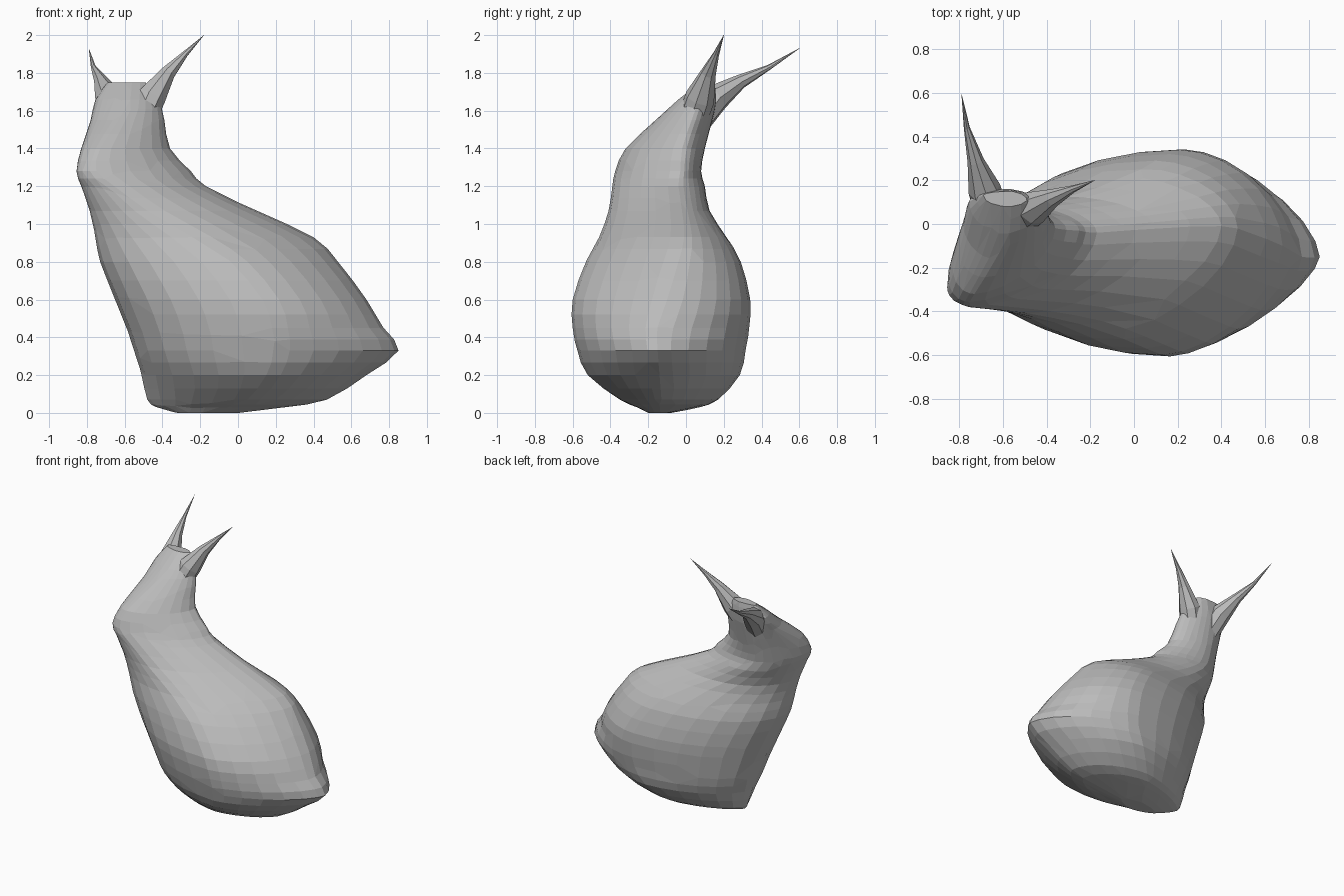
import bpy, math
from mathutils import Vector

cube = bpy.data.objects.get("Cube")
if cube:
    bpy.data.objects.remove(cube, do_unlink=True)

grey = bpy.data.materials.new("clay grey")
grey.use_nodes = True
colour = (0.5, 0.5, 0.5, 1)
grey.diffuse_color = colour
grey.node_tree.nodes["Principled BSDF"].inputs["Base Color"].default_value = colour


def loft(name, rings):
    """Skin a stack of equal rings into a closed mesh object."""
    count = len(rings[0])
    verts = [point for ring in rings for point in ring]
    faces = [tuple(reversed(range(count)))]
    for r in range(len(rings) - 1):
        for i in range(count):
            j = (i + 1) % count
            low, high = r * count, (r + 1) * count
            faces.append((low + i, low + j, high + j, high + i))
    faces.append(tuple(range(len(verts) - count, len(verts))))
    mesh = bpy.data.meshes.new(name)
    mesh.from_pydata(verts, [], faces)
    mesh.materials.append(grey)
    obj = bpy.data.objects.new(name, mesh)
    bpy.context.scene.collection.objects.link(obj)
    return obj


def smooth_rows(rows):
    """Add a row halfway along a smooth curve between each pair."""
    result = [rows[0]]
    for k in range(1, len(rows)):
        before, after = rows[max(k - 2, 0)], rows[min(k + 1, len(rows) - 1)]
        middle = [(9 * (a + b) - p - n) / 16
                  for p, a, b, n in zip(before, rows[k - 1], rows[k], after)]
        result += [middle, rows[k]]
    return result


def lens_ring(row, steps=7):
    """Horizontal section through four extremes: right, back, left, front."""
    z, left, right, front, back, left_y, right_y, front_x, back_x = row
    # Ends are more pointed at the tail tip and the foot corner
    tail = 1.22 + 0.15 * math.exp(-((z - 0.33) / 0.15) ** 2)
    chest = 1 + max(0, 0.3 - z) * 1.5
    quadrants = [(right, right_y, back_x, back, tail - 0.12), (left, left_y, back_x, back, chest),
                 (left, left_y, front_x, front, chest), (right, right_y, front_x, front, tail)]
    ring = []
    for q, (end_x, end_y, mid_x, mid_y, power) in enumerate(quadrants):
        for s in range(steps):
            t = s / steps if q % 2 == 0 else 1 - s / steps
            c = max(math.cos(t * math.pi / 2), 0) ** power
            d = math.sin(t * math.pi / 2) ** power
            ring.append((mid_x + (end_x - mid_x) * c, end_y + (mid_y - end_y) * d, z))
    return ring


def horn(name, path, sides=8):
    """Tapered horn along a path of (position, radius)."""
    points = [Vector(p) for p, _ in path]
    rings = []
    for k, (_, radius) in enumerate(path):
        along = (points[min(k + 1, len(path) - 1)] - points[max(k - 1, 0)]).normalized()
        across = along.cross(Vector((0, 0, 1))).normalized()
        up = across.cross(along)
        angles = [math.tau * i / sides for i in range(sides)]
        rings.append([points[k] + (across * math.cos(a) + up * math.sin(a)) * radius for a in angles])
    return loft(name, rings)


# Body and neck: height, left, right, front, back, left y, right y, front x, back x
sections = [
    (0, -.32, 0, -.2, -.08, -.13, -.13, -.15, -.15),
    (.03, -.43, .25, -.26, .07, -.08, -.13, -.05, -.05),
    (.07, -.48, .47, -.35, .17, -.06, -.13, .05, .02),
    (.2, -.51, .68, -.52, .285, -.08, -.14, .15, .15),
    (.33, -.55, .85, -.575, .315, -.1, -.15, .19, .22),
    (.45, -.59, .77, -.6, .335, -.12, -.15, .18, .23),
    (.6, -.65, .68, -.6, .34, -.15, -.1, .13, .21),
    (.8, -.73, .53, -.53, .29, -.19, -.04, -.04, .1),
    (.93, -.755, .4, -.46, .215, -.22, -.01, -.24, -.04),
    (1.07, -.785, .1, -.41, .125, -.25, -.02, -.48, -.3),
    (1.2, -.83, -.17, -.39, .1, -.28, -.04, -.65, -.5),
    (1.28, -.855, -.25, -.375, .08, -.29, -.03, -.75, -.57),
    (1.4, -.83, -.36, -.32, .1, -.2, -.02, -.73, -.6),
    (1.55, -.78, -.39, -.16, .14, 0, .03, -.63, -.6),
    (1.66, -.755, -.42, -.04, .16, .1, .07, -.58, -.58),
    (1.75, -.69, -.49, .08, .15, .13, .11, -.57, -.57),
]
body = loft("body", [lens_ring(row) for row in smooth_rows(sections)])

# Two forked horns with broad roots
left_horn = horn("left_horn", [((-.56, 0, 1.46), .08), ((-.46, .075, 1.67), .08),
                               ((-.37, .12, 1.8), .042), ((-.28, .16, 1.9), .017), ((-.18, .2, 2), .001)])
right_horn = horn("right_horn", [((-.64, .02, 1.5), .08), ((-.685, .16, 1.67), .075),
                                 ((-.725, .29, 1.755), .038), ((-.765, .44, 1.83), .014), ((-.79, .6, 1.93), .001)])

# Fuse into one faceted skin
for part in (left_horn, right_horn):
    fuse = body.modifiers.new("fuse " + part.name, "BOOLEAN")
    fuse.operation = "UNION"
    fuse.solver = "EXACT"
    fuse.object = part
facets = body.modifiers.new("facets", "DECIMATE")
facets.ratio = 0.7

bpy.context.view_layer.update()
skin = bpy.data.meshes.new_from_object(body.evaluated_get(bpy.context.evaluated_depsgraph_get()))
body.modifiers.clear()
body.data = skin
for part in (left_horn, right_horn):
    bpy.data.objects.remove(part, do_unlink=True)
